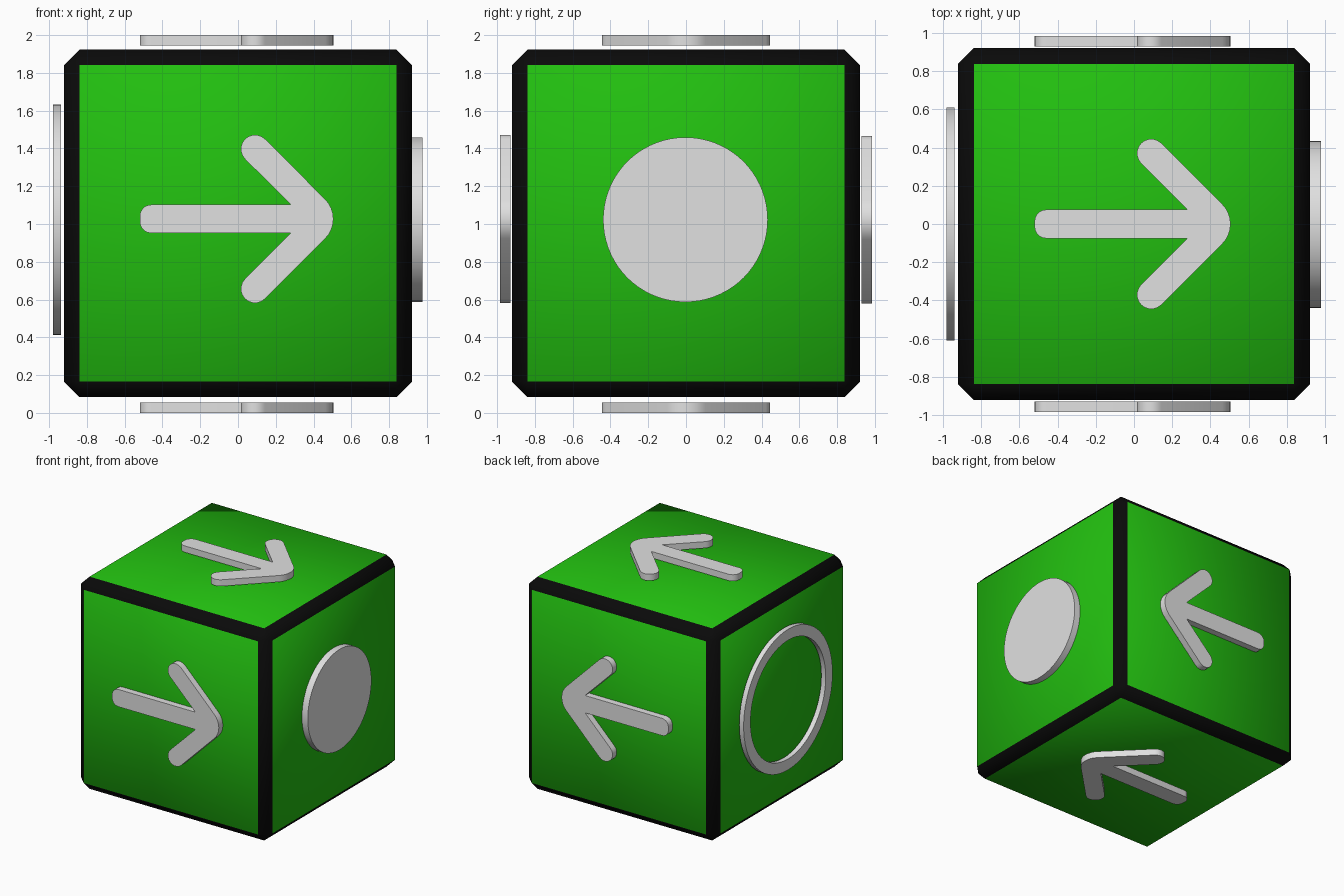
import bpy, bmesh, math
from mathutils import Matrix

if "Cube" in bpy.data.objects:
    bpy.data.objects.remove(bpy.data.objects["Cube"])


def material(name, rgb):
    m = bpy.data.materials.new(name)
    m.diffuse_color = (*rgb, 1)
    m.use_nodes = True
    m.node_tree.nodes["Principled BSDF"].inputs["Base Color"].default_value = m.diffuse_color
    return m


GREEN = material("green", (0.016, 0.52, 0.005))
BLACK = material("black", (0.003, 0.003, 0.003))
GREY = material("light grey", (0.75, 0.75, 0.75))


def finish(name, bm, mats, matrix=Matrix()):
    bmesh.ops.recalc_face_normals(bm, faces=bm.faces)
    me = bpy.data.meshes.new(name)
    bm.to_mesh(me)
    bm.free()
    for m in mats:
        me.materials.append(m)
    ob = bpy.data.objects.new(name, me)
    ob.matrix_world = matrix
    bpy.context.collection.objects.link(ob)
    return ob


def smooth(ob, angle):
    bpy.ops.object.select_all(action='DESELECT')
    ob.select_set(True)
    bpy.context.view_layer.objects.active = ob
    bpy.ops.object.shade_smooth_by_angle(angle=math.radians(angle))


def arc(cx, cy, r, a0, a1, n):
    """Points on an arc, angles in degrees."""
    return [(cx + r * math.cos(math.radians(a0 + (a1 - a0) * i / n)),
             cy + r * math.sin(math.radians(a0 + (a1 - a0) * i / n))) for i in range(n + 1)]


# Cube body: green faces with black chamfered edges
bm = bmesh.new()
bmesh.ops.create_cube(bm, size=1.84)
bmesh.ops.bevel(bm, geom=bm.edges[:], offset=0.082, segments=1, affect='EDGES')
bm.normal_update()
for f in bm.faces:
    f.material_index = 0 if max(abs(c) for c in f.normal) > 0.99 else 1
    f.smooth = True
finish("cube_body", bm, [GREEN, BLACK], Matrix.Translation((0, 0, 1.003)))

# Arrow outline: upper half from tip to tail, then mirrored
half = arc(0.358, 0, 0.147, 0, 45, 4)
half += arc(0.09, 0.37, 0.075, 45, 225, 10)
half += [(0.28, 0.075)]
half += arc(-0.46, 0.015, 0.06, 90, 180, 5)
outline = half + [(x, -y) for x, y in reversed(half[1:])]


def arrow(name, loc, turn, thick=0.056):
    bm = bmesh.new()
    face = bm.faces.new([bm.verts.new((x, y, 0)) for x, y in outline])
    ext = bmesh.ops.extrude_face_region(bm, geom=[face])
    bmesh.ops.translate(bm, vec=(0, 0, thick),
                        verts=[g for g in ext["geom"] if isinstance(g, bmesh.types.BMVert)])
    m = Matrix.Translation(loc) @ Matrix.Rotation(math.radians(turn), 4, 'X')
    smooth(finish(name, bm, [GREY], m), 30)


arrow("top_arrow", (0, 0, 1.944), 0)
arrow("front_arrow", (0, -0.928, 1.027), 90)
arrow("bottom_arrow", (0, 0, 0.056), 180)
arrow("back_arrow", (0, 0.928, 1.022), -90)


def tube_ring(name, profile, centre, n=72):
    """Spin a closed or axis-touching (x, radius) profile around the x axis."""
    bm = bmesh.new()
    vs = [bm.verts.new((x, 0, r)) for x, r in profile]
    es = [bm.edges.new((vs[i], vs[(i + 1) % len(vs)])) for i in range(len(vs))
          if profile[i][1] > 0 or profile[(i + 1) % len(vs)][1] > 0]
    bmesh.ops.spin(bm, geom=vs + es, cent=(0, 0, 0), axis=(1, 0, 0),
                   angle=2 * math.pi, steps=n)
    bmesh.ops.remove_doubles(bm, verts=bm.verts, dist=1e-5)
    smooth(finish(name, bm, [GREY], Matrix.Translation(centre)), 30)


# Solid disc on the right, open ring on the left
tube_ring("right_disc", [(0.921, 0), (0.921, 0.436), (0.977, 0.436), (0.977, 0)], (0, -0.003, 1.023))
tube_ring("left_ring", [(-0.938, 0.515), (-0.938, 0.61), (-0.98, 0.61), (-0.98, 0.515)], (0, 0, 1.023))
